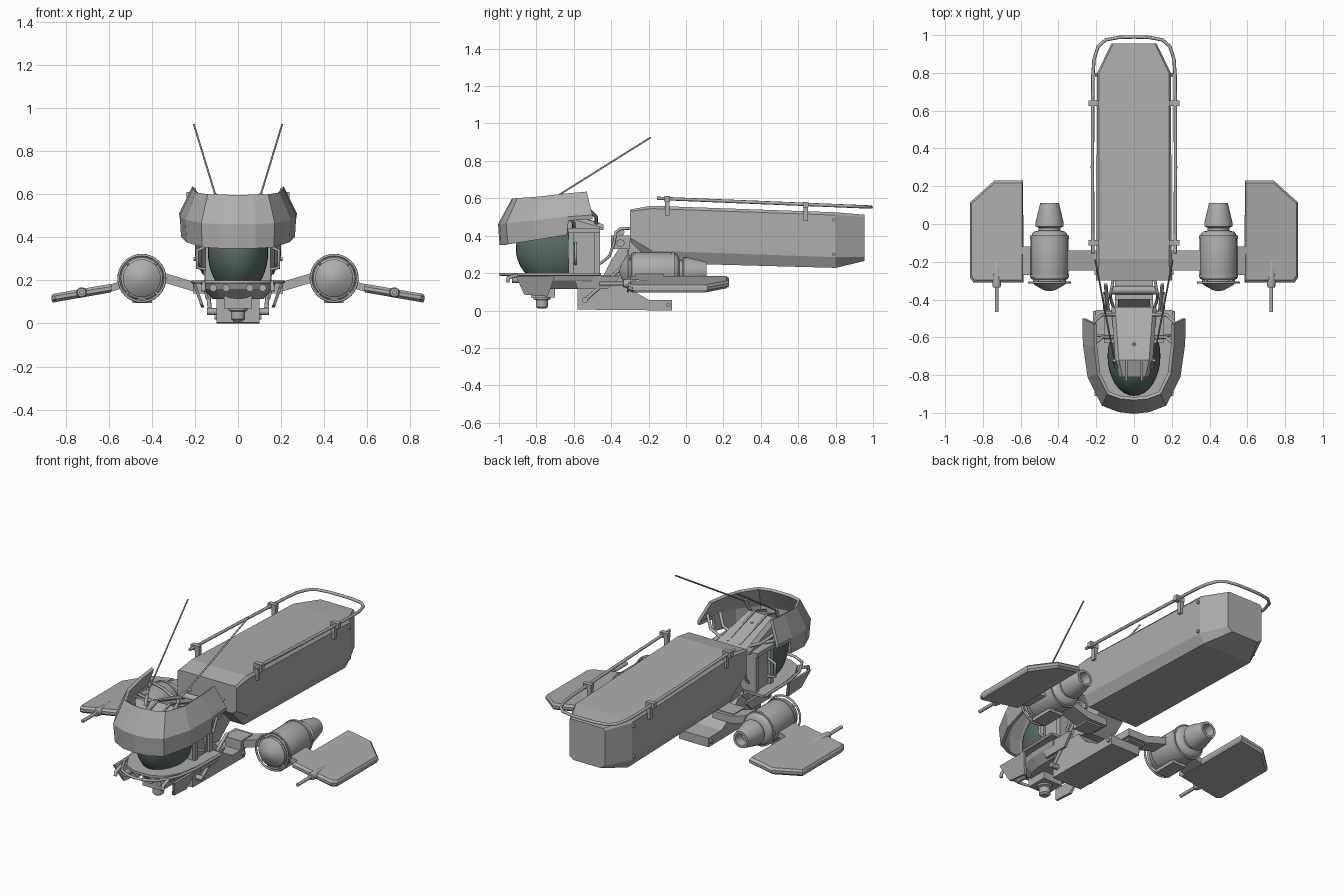
import bpy, bmesh, math
from mathutils import Vector, Matrix

if "Cube" in bpy.data.objects:
    bpy.data.objects.remove(bpy.data.objects["Cube"])


def material(name, rgb):
    m = bpy.data.materials.new(name)
    m.diffuse_color = (*rgb, 1)
    m.use_nodes = True
    m.node_tree.nodes["Principled BSDF"].inputs["Base Color"].default_value = m.diffuse_color
    return m


GREY = material("hull grey", (0.42, 0.42, 0.42))
GLASS = material("dark green glass", (0.10, 0.15, 0.125))


def finish(name, bm, mat=GREY, mirror=False, smooth=False):
    bmesh.ops.recalc_face_normals(bm, faces=bm.faces)
    me = bpy.data.meshes.new(name)
    bm.to_mesh(me)
    bm.free()
    ob = bpy.data.objects.new(name, me)
    bpy.context.collection.objects.link(ob)
    me.materials.append(mat)
    if smooth:
        bpy.ops.object.select_all(action='DESELECT')
        bpy.context.view_layer.objects.active = ob
        ob.select_set(True)
        bpy.ops.object.shade_smooth_by_angle(angle=math.radians(35))
    if mirror:
        ob.modifiers.new("mirror", 'MIRROR')
    return ob


def loft(name, rings, mat=GREY, mirror=False, smooth=False, caps=True, closed=True):
    bm = bmesh.new()
    vs = [[bm.verts.new(p) for p in r] for r in rings]
    n = len(rings[0])
    for a, b in zip(vs, vs[1:]):
        for i in range(n if closed else n - 1):
            j = (i + 1) % n
            bm.faces.new((a[i], a[j], b[j], b[i]))
    if caps:
        bm.faces.new(vs[0])
        bm.faces.new(vs[-1])
    return finish(name, bm, mat, mirror, smooth)


def box(name, x, y, z, mirror=False):
    ring = lambda h: [(x[0], y[0], h), (x[1], y[0], h), (x[1], y[1], h), (x[0], y[1], h)]
    return loft(name, [ring(z[0]), ring(z[1])], mirror=mirror)


def side_prism(name, x0, x1, yz, mirror=False, lean=0):
    top = max(z for _, z in yz)
    return loft(name, [[(x - lean * (top - z), y, z) for y, z in yz] for x in (x0, x1)], mirror=mirror)


def lathe(name, profile, centre, axis='y', n=28, mat=GREY, mirror=False):
    rings = []
    for r, t in profile:
        ring = []
        for i in range(n):
            a = 2 * math.pi * i / n
            u, v = r * math.cos(a), r * math.sin(a)
            p = (u, t, v) if axis == 'y' else (u, v, t)
            ring.append(Vector(centre) + Vector(p))
        rings.append(ring)
    return loft(name, rings, mat, mirror, True)


def tube(name, pts, r, mirror=False, cyclic=False):
    cu = bpy.data.curves.new(name, 'CURVE')
    cu.dimensions = '3D'
    cu.bevel_depth, cu.bevel_resolution, cu.use_fill_caps = r, 2, True
    sp = cu.splines.new('POLY')
    sp.points.add(len(pts) - 1)
    for q, p in zip(sp.points, pts):
        q.co = (*p, 1)
    sp.use_cyclic_u = cyclic
    ob = bpy.data.objects.new(name, cu)
    bpy.context.collection.objects.link(ob)
    cu.materials.append(GREY)
    if mirror:
        ob.modifiers.new("mirror", 'MIRROR')
    return ob


def both(half):
    """Mirror a half outline (ending near x = 0) into a full U."""
    return half + [(-p[0], *p[1:]) for p in reversed(half) if p[0] > 0]


# Long rear hull: y, top half width, half width, top, shoulder, chine, bottom
rings = []
for y, wt, w, zt, zs, zc, zb in [(-.30, .19, .20, .54, .53, .39, .37),
                                 (-.185, .185, .20, .56, .545, .32, .255),
                                 (.80, .185, .195, .525, .51, .285, .228),
                                 (.955, .11, .12, .512, .50, .285, .265)]:
    half = [(wt, zt), (w, zs), (w, zc), (w - .03, zb)]
    rings.append([(x, y, z) for x, z in half] + [(-x, y, z) for x, z in reversed(half)])
loft("rear_hull", rings)
for y, z in ((.79, .485), (.79, .30)):
    tube("hull_bolt", [(.18, y, z), (.206, y, z)], .009, True)

# Roof rail with clamps
rz = lambda y: .60 - .041 * (y + .155)
half = [(.218, -.155), (.22, .3), (.218, .78), (.212, .87), (.19, .94), (.15, .975), (.08, .988), (0, .99)]
tube("roof_rail", both([(x, y, rz(y)) for x, y in half]), .009)
for y in (-.10, .64):
    box("rail_post", (.185, .212), (y - .012, y + .012), (rz(y) - .09, rz(y)), True)
    box("rail_clamp", (.185, .24), (y - .014, y + .014), (rz(y) - .018, rz(y) + .014), True)

# Engines
EX, EZ = .447, .21
lathe("engine", [(.01, -.355), (.03, -.35), (.075, -.325), (.088, -.315), (.088, -.295), (.097, -.29), (.1, -.28),
                 (.1, -.075), (.092, -.05), (.08, -.04), (.058, -.035), (.058, -.02), (.075, -.012), (.075, .005),
                 (.05, .11), (.036, .11), (.03, .06)], (EX, 0, EZ), mirror=True)
for y in (-.275, -.07):
    lathe("engine_band", [(.1, y - .008), (.104, y - .008), (.104, y + .008), (.1, y + .008)], (EX, 0, EZ), mirror=True)
ring = [(EX + .108 * math.cos(a * math.pi / 16), -.31, EZ + .108 * math.sin(a * math.pi / 16)) for a in range(32)]
tube("intake_ring", ring, .006, True, True)
for a in (.25, .75, 1.25, 1.75):
    c, s = math.cos(a * math.pi), math.sin(a * math.pi)
    tube("ring_strut", [(EX + .08 * c, -.29, EZ + .08 * s), (EX + .108 * c, -.31, EZ + .108 * s)], .006, True)

# Arms from keel to engines
prof = [(.08, .15), (.21, .15), (.36, .195), (.36, .24), (.21, .195), (.08, .195)]
loft("engine_arm", [[(x, y, z) for x, z in prof] for y in (-.245, -.14)], mirror=True)
box("arm_root", (.10, .21), (-.27, -.16), (.14, .20), True)
box("engine_pylon", (.40, .49), (-.29, -.14), (.095, .115), True)

# Wings, sloping down outward, with thinned rim
wz = lambda x: .165 - .165 * (x - .58)
outline = [(.585, -.31), (.85, -.31), (.868, -.285), (.868, .115), (.74, .23), (.587, .23)]
rings = []
for s, dz in ((.95, -.02), (1, -.008), (1, .008), (.95, .02)):
    rings.append([(.727 + (x - .727) * s, -.04 + (y + .04) * s, wz(x) + dz) for x, y in outline])
loft("wing", rings, mirror=True)
prof = [(.53, .165), (.60, .145), (.60, .18), (.53, .20)]
loft("wing_root", [[(x, y, z) for x, z in prof] for y in (-.27, -.12)], mirror=True)
lathe("wing_gun", [(.004, -.165), (.016, -.18), (.024, -.31), (.02, -.335), (.010, -.337), (.010, -.465)],
      (.727, 0, .144), n=16, mirror=True)

# Keel and centre neck
side_prism("keel", -.10, .10, [(-.58, .005), (-.075, 0), (-.075, .055), (-.20, .057), (-.30, .115), (-.36, .19), (-.58, .19)])
tube("keel_pin", [(-.11, -.095, .03), (.11, -.095, .03)], .012)
side_prism("neck", -.085, .085, [(-.44, .19), (-.30, .18), (-.20, .26), (-.24, .40), (-.31, .40), (-.40, .27)])
box("neck_joint", (-.10, .10), (-.40, -.30), (.33, .40))
for z in (.36, .42):
    tube("neck_roller", [(-.12, -.35, z), (.12, -.35, z)], .022)
tube("hose", [(.10, -.46, .25), (.12, -.41, .29), (.125, -.385, .36), (.125, -.375, .42), (.12, -.35, .437), (.11, -.29, .44)], .008, True)
tube("lower_strut", [(.13, -.54, .055), (.15, -.32, .25)], .010, True)
tube("strut_foot", [(.09, -.54, .055), (.145, -.54, .055)], .016, True)

# Cockpit deck, bumper rail and skirts
half = [(.205, -.455), (.20, -.68), (.18, -.80), (.13, -.89), (.06, -.925), (0, -.93)]
deck = both(half)
loft("deck", [[(x, y, z) for x, y in deck] for z in (.185, .20)])
rail = both([(.21, -.46), (.205, -.70), (.18, -.84), (.12, -.95), (.05, -.985), (0, -.99)])
tube("bumper_rail", [(x, y, .193) for x, y in rail], .008)
hull = [[(x * s, -.69 + (y + .69) * s, z) for x, y in deck] for s, z in ((.85, .187), (.8, .16), (.58, .115))]
loft("belly_tray", hull)
side_prism("skirt", .195, .21, [(-.91, .185), (-.865, .085), (-.74, .075), (-.70, .185)], True, .35)
side_prism("rear_skirt", .15, .165, [(-.60, .185), (-.58, .115), (-.42, .115), (-.36, .17), (-.36, .185)], True, .2)
for x in (.055, .115):
    tube("headlamp", [(x, -.84, .165), (x, -.93, .165)], .018, True)
tube("bumper_hook", [(.16, -.90, .19), (.16, -.95, .175), (.16, -.955, .15)], .010, True)

# Chin turret
box("turret_mount", (-.065, .065), (-.83, -.70), (.07, .14))
lathe("turret", [(.045, .12), (.045, .06), (.032, .055), (.032, .02), (.02, .01)], (0, -.77, 0), 'z', 20)

# Glass canopy
bm = bmesh.new()
bmesh.ops.create_uvsphere(bm, u_segments=32, v_segments=20, radius=1,
                          matrix=Matrix.Translation((0, -.70, .33)) @ Matrix.Diagonal((.14, .21, .20, 1)))
bmesh.ops.bisect_plane(bm, geom=bm.verts[:] + bm.edges[:] + bm.faces[:], plane_co=(0, 0, .195), plane_no=(0, 0, -1), clear_outer=True)
finish("canopy", bm, GLASS, smooth=True)

# Cockpit rear frame, sloped roof and side details
box("cockpit_back", (-.135, .135), (-.63, -.46), (.195, .44))
for y in (-.615, -.475):
    box("frame_post", (.13, .15), (y - .014, y + .014), (.20, .44), True)
box("frame_top", (.12, .16), (-.63, -.46), (.415, .44), True)
tube("side_handle", [(.14, -.59, .25), (.19, -.59, .26), (.19, -.59, .34), (.14, -.59, .36)], .008, True)
loft("roof", [[(-w, y, .43), (w, y, .43), (w, y, zs), (w - .02, y, zt), (-w + .02, y, zt), (-w, y, zs)]
              for y, w, zs, zt in ((-.44, .12, .44, .46), (-.72, .10, .52, .545), (-.81, .08, .50, .515))])
side_prism("roof_rib", .035, .047, [(-.46, .45), (-.46, .468), (-.72, .553), (-.83, .52), (-.83, .50)], True)
for y, z in ((-.48, .50), (-.60, .47)):
    tube("cowl_mount", [(.09, y, z - .04), (.17, y, z), (.225, y - .05, z + .05)], .009, True)

# Open armoured cowl: each column gives bottom, middle and top points
cols = [[(.262, -.50, .49), (.265, -.50, .51), (.205, -.53, .632)],
        [(.258, -.63, .482), (.262, -.63, .50), (.203, -.64, .622)],
        [(.256, -.635, .405), (.262, -.637, .50), (.203, -.647, .622)],
        [(.23, -.80, .378), (.237, -.81, .48), (.187, -.79, .605)],
        [(.16, -.945, .355), (.165, -.955, .465), (.135, -.895, .597)],
        [(.08, -.98, .35), (.08, -.987, .46), (.07, -.918, .595)],
        [(0, -.988, .35), (0, -.996, .46), (0, -.924, .593)]]
cols += [[(-x, y, z) for x, y, z in c] for c in reversed(cols[:-1])]
cowl = loft("cowl", cols, caps=False, closed=False)
sol = cowl.modifiers.new("thickness", 'SOLIDIFY')
sol.thickness, sol.offset = .018, 0
# Antennas
tube("antenna", [(.10, -.74, .58), (.205, -.19, .925)], .0045, True)
tube("antenna_base", [(.095, -.76, .52), (.105, -.72, .60)], .010, True)
